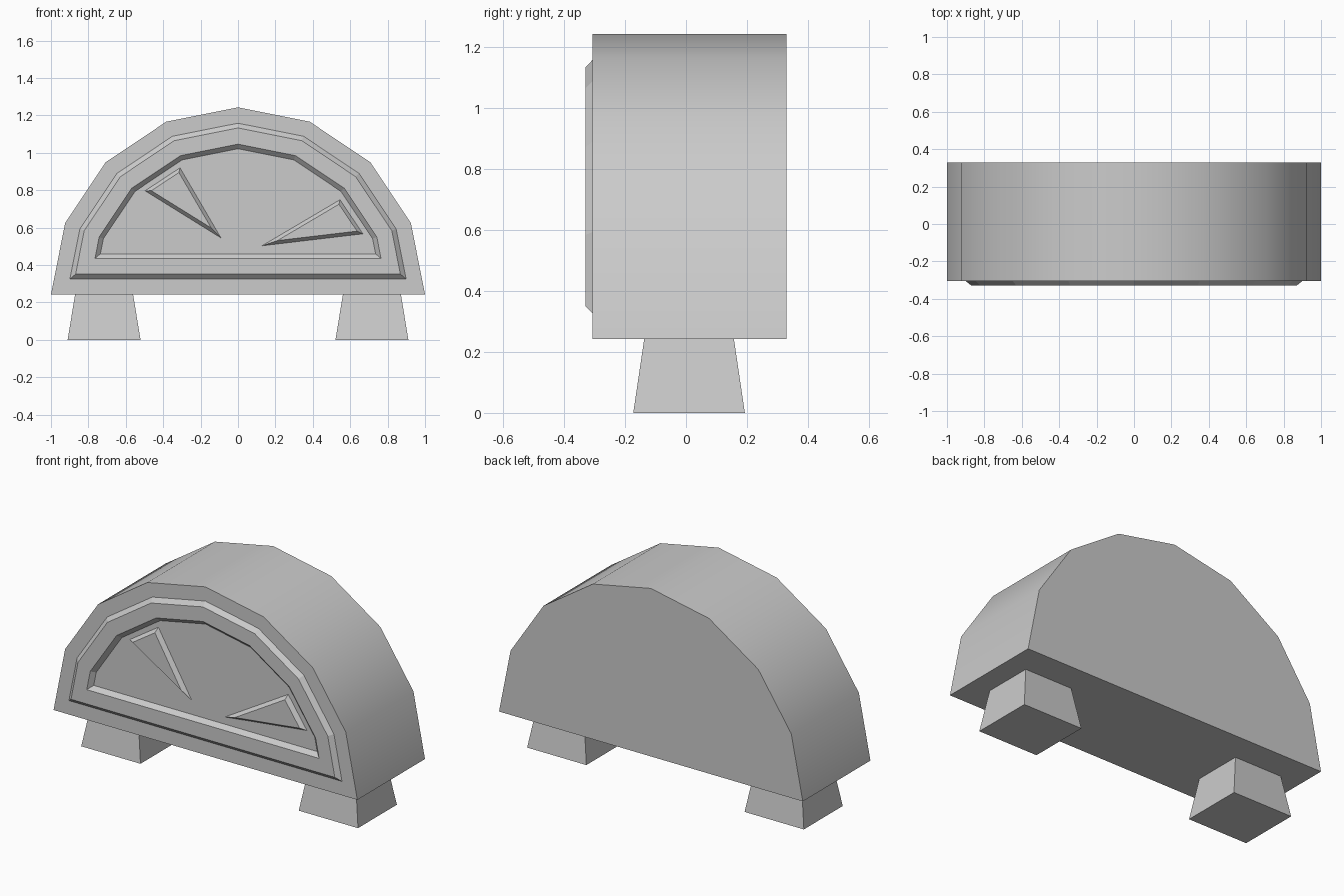
import bpy
import bmesh
import math

if "Cube" in bpy.data.objects:
    bpy.data.objects.remove(bpy.data.objects["Cube"])

FRONT, FACE, BACK = -0.33, -0.306, 0.33
BASE_Z = 0.243


def arch(inset):
    """Upper half of a 16-sided circle, all edges moved inwards by inset."""
    step = math.pi / 8
    apothem = math.cos(step / 2) - inset
    r = apothem / math.cos(step / 2)
    pts = [(r * math.cos(i * step), BASE_Z + r * math.sin(i * step)) for i in range(1, 8)]
    corner = (apothem - inset * math.sin(step / 2)) / math.cos(step / 2)
    return [(corner, BASE_Z + inset)] + pts + [(-corner, BASE_Z + inset)]


def loft(name, loops, caps=True, cyclic=False):
    """Bridge equal-sized loops of 3D points into one closed object."""
    bm = bmesh.new()
    rings = [[bm.verts.new(p) for p in loop] for loop in loops]
    n = len(rings[0])
    pairs = list(zip(rings, rings[1:]))
    if cyclic:
        pairs.append((rings[-1], rings[0]))
    for a, b in pairs:
        for i in range(n):
            j = (i + 1) % n
            bm.faces.new((a[i], a[j], b[j], b[i]))
    if caps:
        bm.faces.new(rings[0])
        bm.faces.new(rings[-1])
    bmesh.ops.recalc_face_normals(bm, faces=bm.faces)
    mesh = bpy.data.meshes.new(name)
    bm.to_mesh(mesh)
    bm.free()
    obj = bpy.data.objects.new(name, mesh)
    bpy.context.collection.objects.link(obj)
    return obj


def at_y(points, y):
    return [(x, y, z) for x, z in points]


# Half-round body, smooth over the arch
body = loft("body", [at_y(arch(0), FACE), at_y(arch(0), BACK)])
bpy.context.view_layer.objects.active = body
body.select_set(True)
bpy.ops.object.shade_smooth_by_angle(angle=math.radians(30))
body.select_set(False)

# Raised bevelled rim, its back sunk into the body
profile = [(0.083, FACE + 0.01), (0.083, FACE), (0.108, FRONT),
           (0.193, FRONT), (0.217, FACE), (0.217, FACE + 0.01)]
loft("front_rim", [at_y(arch(d), y) for d, y in profile], caps=False, cyclic=True)


# Raised triangular hands with bevelled edges
def hand(name, tri, bevel=0.018):
    sides = [math.dist(tri[(i + 1) % 3], tri[(i + 2) % 3]) for i in range(3)]
    total = sum(sides)
    cx, cz = (sum(s * p[k] for s, p in zip(sides, tri)) / total for k in (0, 1))
    (ax, az), (bx, bz), (px, pz) = tri
    inradius = abs((bx - ax) * (pz - az) - (px - ax) * (bz - az)) / total
    k = 1 - bevel / inradius
    top = [(cx + (x - cx) * k, cz + (z - cz) * k) for x, z in tri]
    loft(name, [at_y(tri, FACE + 0.01), at_y(tri, FACE), at_y(top, FRONT)])


hand("left_hand", [(-0.497, 0.797), (-0.31, 0.92), (-0.091, 0.545)])
hand("right_hand", [(0.128, 0.503), (0.545, 0.749), (0.668, 0.567)])


# Tapered feet, wider at the floor
def rect(cx, cy, hx, hy, z):
    return [(cx + sx * hx, cy + sy * hy, z)
            for sx, sy in ((-1, -1), (1, -1), (1, 1), (-1, 1))]


for side, x in (("left", -0.716), ("right", 0.716)):
    loft(side + "_foot", [rect(x, 0.01, 0.195, 0.183, 0),
                          rect(x, 0.01, 0.155, 0.147, BASE_Z)])
